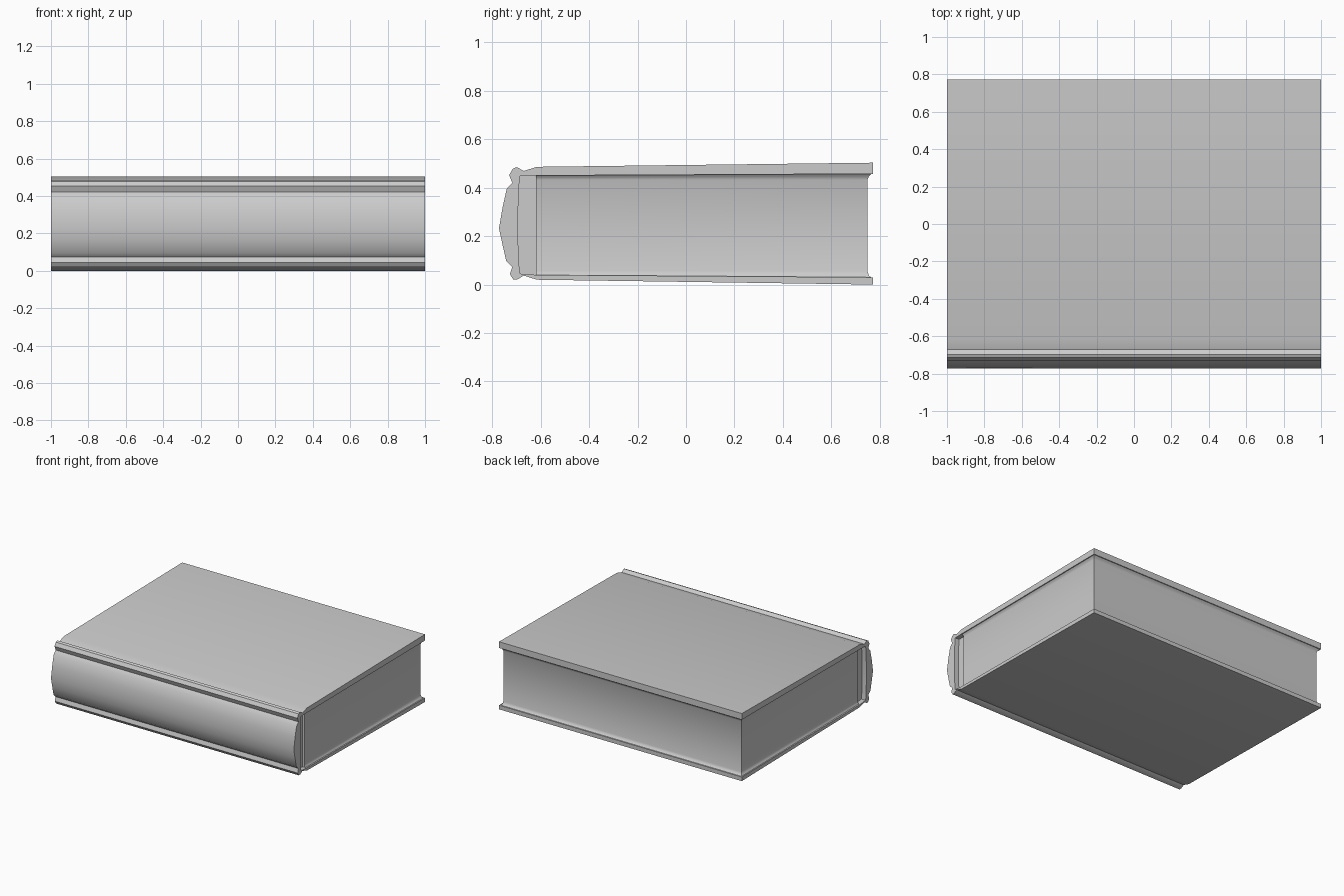
import bpy, bmesh, math

if "Cube" in bpy.data.objects:
    bpy.data.objects.remove(bpy.data.objects["Cube"])


def finish(name, bm):
    bmesh.ops.recalc_face_normals(bm, faces=bm.faces)
    me = bpy.data.meshes.new(name)
    bm.to_mesh(me)
    bm.free()
    ob = bpy.data.objects.new(name, me)
    bpy.context.collection.objects.link(ob)
    bpy.ops.object.select_all(action='DESELECT')
    ob.select_set(True)
    bpy.context.view_layer.objects.active = ob
    bpy.ops.object.shade_smooth_by_angle(angle=math.radians(35))
    return ob


def extrude_x(name, profile, half):
    """Closed (y, z) profile extruded along x, centred."""
    bm = bmesh.new()
    f = bm.faces.new([bm.verts.new((-half, y, z)) for y, z in profile])
    r = bmesh.ops.extrude_face_region(bm, geom=[f])
    bmesh.ops.translate(bm, vec=(2 * half, 0, 0),
                        verts=[v for v in r['geom'] if isinstance(v, bmesh.types.BMVert)])
    return finish(name, bm)


# Cover: boards, hinge ridges and rounded spine in one C-shaped section
outer = [(0.772, 0.0), (-0.615, 0.02), (-0.67, 0.037), (-0.695, 0.022), (-0.712, 0.02),
         (-0.727, 0.043), (-0.717, 0.073), (-0.742, 0.097), (-0.757, 0.163), (-0.772, 0.232),
         (-0.757, 0.319), (-0.74, 0.395), (-0.717, 0.42), (-0.73, 0.452), (-0.715, 0.478),
         (-0.698, 0.485), (-0.67, 0.469), (-0.615, 0.486), (0.772, 0.503)]
inner = [(0.772, 0.457), (-0.62, 0.45), (-0.685, 0.448), (-0.69, 0.40), (-0.695, 0.24),
         (-0.69, 0.09), (-0.685, 0.045), (-0.62, 0.04), (0.772, 0.03)]
extrude_x("cover", outer + inner, 1.0)

# Headband filling the gap between the spine and the pages
extrude_x("headband", [(-0.70, 0.04), (-0.61, 0.036), (-0.61, 0.452), (-0.70, 0.452)], 0.965)

# Page block, flaring into the endpapers at both boards
bm = bmesh.new()
# each ring: half length in x, fore-edge y, z at spine side, z at fore-edge
rings = [(0.995, 0.768, 0.034, 0.026), (0.985, 0.755, 0.044, 0.037), (0.98, 0.749, 0.056, 0.055),
         (0.98, 0.749, 0.432, 0.432), (0.985, 0.755, 0.442, 0.447), (0.995, 0.768, 0.452, 0.459)]
loops = []
for hx, fy, zs, zf in rings:
    loops.append([bm.verts.new(c) for c in
                  ((-hx, -0.62, zs), (hx, -0.62, zs), (hx, fy, zf), (-hx, fy, zf))])
for a, b in zip(loops, loops[1:]):
    for i in range(4):
        j = (i + 1) % 4
        bm.faces.new((a[i], a[j], b[j], b[i]))
bm.faces.new(loops[0])
bm.faces.new(loops[-1])
finish("pages", bm)
